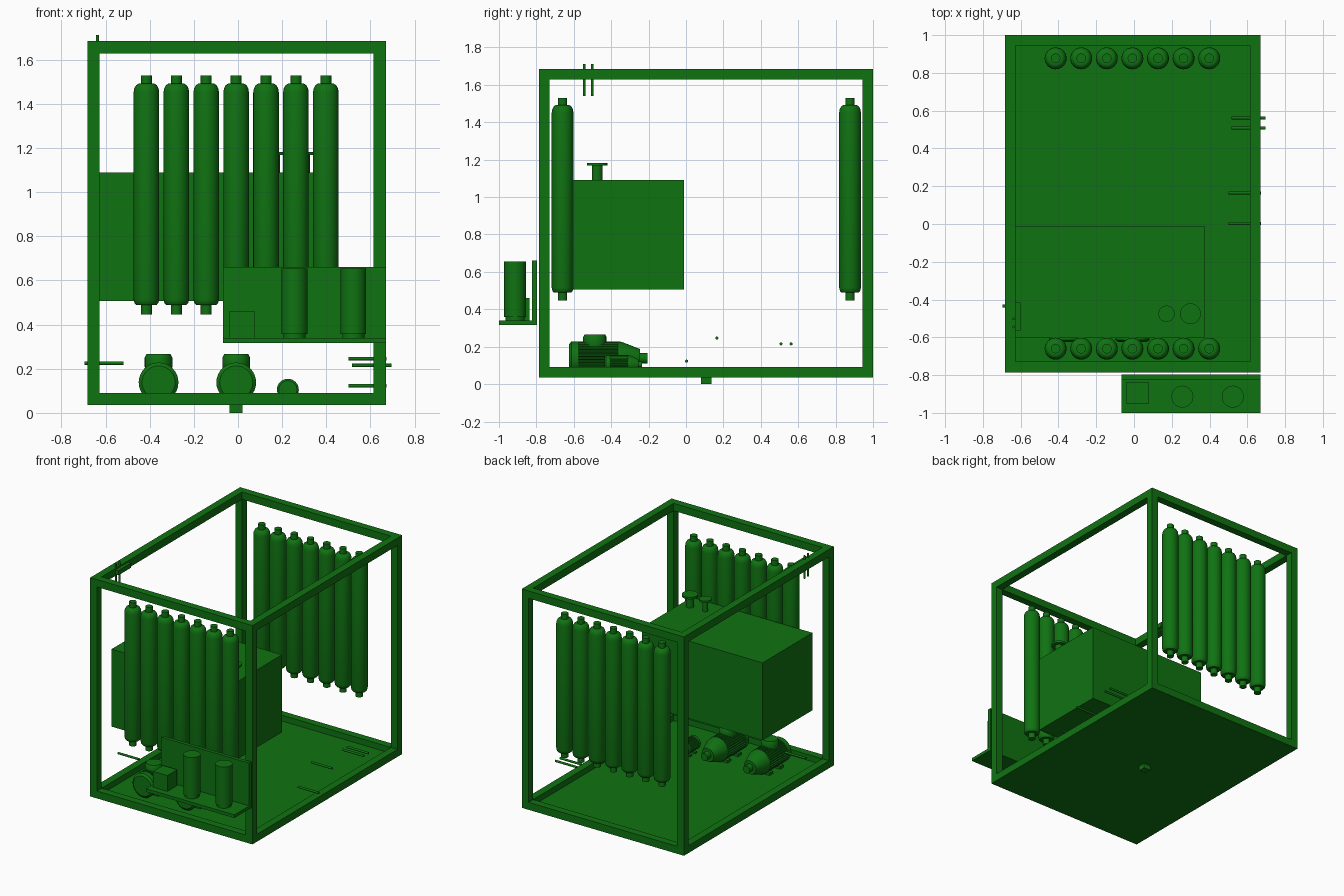
import bpy, bmesh, math
from mathutils import Matrix, Vector

cube = bpy.data.objects.get("Cube")
if cube:
    bpy.data.objects.remove(cube, do_unlink=True)

GREEN = (0.005, 0.17, 0.006, 1)
green = bpy.data.materials.new("machine green")
green.use_nodes = True
green.diffuse_color = GREEN
green.node_tree.nodes["Principled BSDF"].inputs["Base Color"].default_value = GREEN

AXES = {"z": Matrix(), "y": Matrix.Rotation(-math.pi / 2, 4, "X"),
        "x": Matrix.Rotation(math.pi / 2, 4, "Y")}


def finish(name, bm, smooth=False):
    bmesh.ops.recalc_face_normals(bm, faces=bm.faces)
    mesh = bpy.data.meshes.new(name)
    bm.to_mesh(mesh)
    bm.free()
    mesh.materials.append(green)
    obj = bpy.data.objects.new(name, mesh)
    bpy.context.collection.objects.link(obj)
    if smooth:
        bpy.ops.object.select_all(action="DESELECT")
        obj.select_set(True)
        bpy.context.view_layer.objects.active = obj
        bpy.ops.object.shade_smooth_by_angle(angle=math.radians(35))
    return obj


def box(name, x0, x1, y0, y1, z0, z1):
    bm = bmesh.new()
    bmesh.ops.create_cube(bm, size=1)
    bmesh.ops.scale(bm, verts=bm.verts, vec=(x1 - x0, y1 - y0, z1 - z0))
    bmesh.ops.translate(bm, verts=bm.verts,
                        vec=((x0 + x1) / 2, (y0 + y1) / 2, (z0 + z1) / 2))
    return finish(name, bm)


def lathe(name, profile, origin, axis="z", sides=32, teeth=0):
    """Stack rings of (radius, distance); teeth alternate the radius into fins."""
    bm = bmesh.new()
    count = teeth * 4 if teeth else sides
    rings = []
    for radius, dist in profile:
        ring = []
        for i in range(count):
            r = radius * (0.92 if teeth and i % 4 > 1 else 1)
            a = math.tau * i / count
            p = AXES[axis] @ Vector((r * math.cos(a), r * math.sin(a), dist))
            ring.append(bm.verts.new(p + Vector(origin)))
        rings.append(ring)
    for low, high in zip(rings, rings[1:]):
        for i in range(count):
            j = (i + 1) % count
            bm.faces.new((low[i], low[j], high[j], high[i]))
    bm.faces.new(rings[0])
    bm.faces.new(rings[-1])
    return finish(name, bm, smooth=not teeth)


# Frame
L, R, F, B, BOT, TOP, W = -0.683, 0.67, -0.785, 1.0, 0.035, 1.685, 0.056
for side, x in (("right", L), ("left", R - W)):
    for end, y in (("front", F), ("back", B - W)):
        box(f"{end}_{side}_post", x, x + W, y, y + W, BOT + W, TOP - W)
    for level, z in (("bottom", BOT), ("top", TOP - W)):
        box(f"{side}_{level}_beam", x, x + W, F + W, B - W, z, z + W)
for end, y in (("front", F), ("back", B - W)):
    for level, z in (("bottom", BOT), ("top", TOP - W)):
        box(f"{end}_{level}_beam", L, R, y, y + W, z, z + W)
box("floor_plate", L + W, R - W, F + W, B - W, BOT, 0.047)
box("drain_stub", -0.038, 0.02, 0.08, 0.137, 0, BOT)

# Two rows of gas cylinders
CYLINDER = [(0.025, 0.447), (0.025, 0.489), (0.046, 0.489), (0.054, 0.498),
            (0.058, 0.515), (0.058, 1.452), (0.055, 1.47), (0.047, 1.485),
            (0.036, 1.492), (0.025, 1.492), (0.025, 1.53)]
for row, y in (("front", -0.66), ("back", 0.877)):
    for i in range(7):
        lathe(f"{row}_cylinder_{i + 1}", CYLINDER, (-0.415 + i * 0.1355, y, 0))

# Tank with two flanged nozzles
box("tank", -0.632, 0.374, -0.604, -0.01, 0.506, 1.09)
for name, x, r, stem in (("small", 0.172, 0.043, 0.018), ("large", 0.299, 0.055, 0.028)):
    lathe(f"{name}_nozzle", [(stem, 1.09), (stem, 1.168), (r, 1.168), (r, 1.183)],
          (x, -0.475, 0))

# Filter bracket on the front
box("bracket_back", -0.067, R, -0.823, -0.797, 0.34, 0.662)
box("bracket_shelf", -0.067, R, -1.0, -0.797, 0.316, 0.34)
box("control_box", -0.04, 0.078, -0.953, -0.836, 0.34, 0.46)
for i, x in enumerate((0.256, 0.523)):
    lathe(f"filter_{i + 1}", [(0.05, 0.34), (0.05, 0.358), (0.058, 0.358), (0.058, 0.655)],
          (x, -0.914, 0))


# Pumps lying along the floor
def pump(name, x, z, y0, s, length):
    at = (x, y0, z)
    body = length * 0.62
    lathe(name + "_fan_cover", [(0.075 * s, 0), (0.09 * s, 0.012 * s),
                                (0.09 * s, 0.05 * s)], at, "y")
    lathe(name + "_motor", [(0.09 * s, 0.05 * s), (0.09 * s, body)], at, "y", teeth=32)
    lathe(name + "_cone", [(0.09 * s, body), (0.088 * s, body + 0.02 * s),
                           (0.05 * s, length * 0.9), (0.028 * s, length * 0.9),
                           (0.028 * s, length)], at, "y")
    for i, d in enumerate((0.2, 0.5)):
        y = y0 + length * d
        box(f"{name}_foot_{i + 1}", x - 0.075 * s, x + 0.075 * s,
            y, y + 0.04 * s, 0.047, 0.047 + 0.02 * s)


for name, x in (("right_pump", -0.36), ("middle_pump", -0.008)):
    pump(name, x, 0.138, -0.625, 1, 0.42)
    lathe(name + "_terminal_box", [(0.06, 0.2), (0.063, 0.21), (0.063, 0.25), (0.055, 0.266)],
          (x, -0.487, 0), sides=16)
pump("small_pump", 0.226, 0.105, -0.435, 0.55, 0.2)

# Pipe stubs through the frame
for i, (x0, x1, y, z) in enumerate(((-0.695, -0.52, -0.435, 0.225),
                                    (0.5, 0.672, 0.003, 0.123),
                                    (0.5, 0.672, 0.165, 0.246),
                                    (0.517, 0.695, 0.508, 0.215),
                                    (0.517, 0.695, 0.562, 0.215))):
    lathe(f"side_pipe_{i + 1}", [(0.008, x0), (0.008, x1)], (0, y, z), "x", 16)
for i, y in enumerate((-0.545, -0.502)):
    lathe(f"vent_pipe_{i + 1}", [(0.007, 1.54), (0.007, 1.712)], (-0.637, y, 0), sides=16)
box("vent_plate", L + W, -0.602, -0.565, -0.415, 1.64, 1.675)
